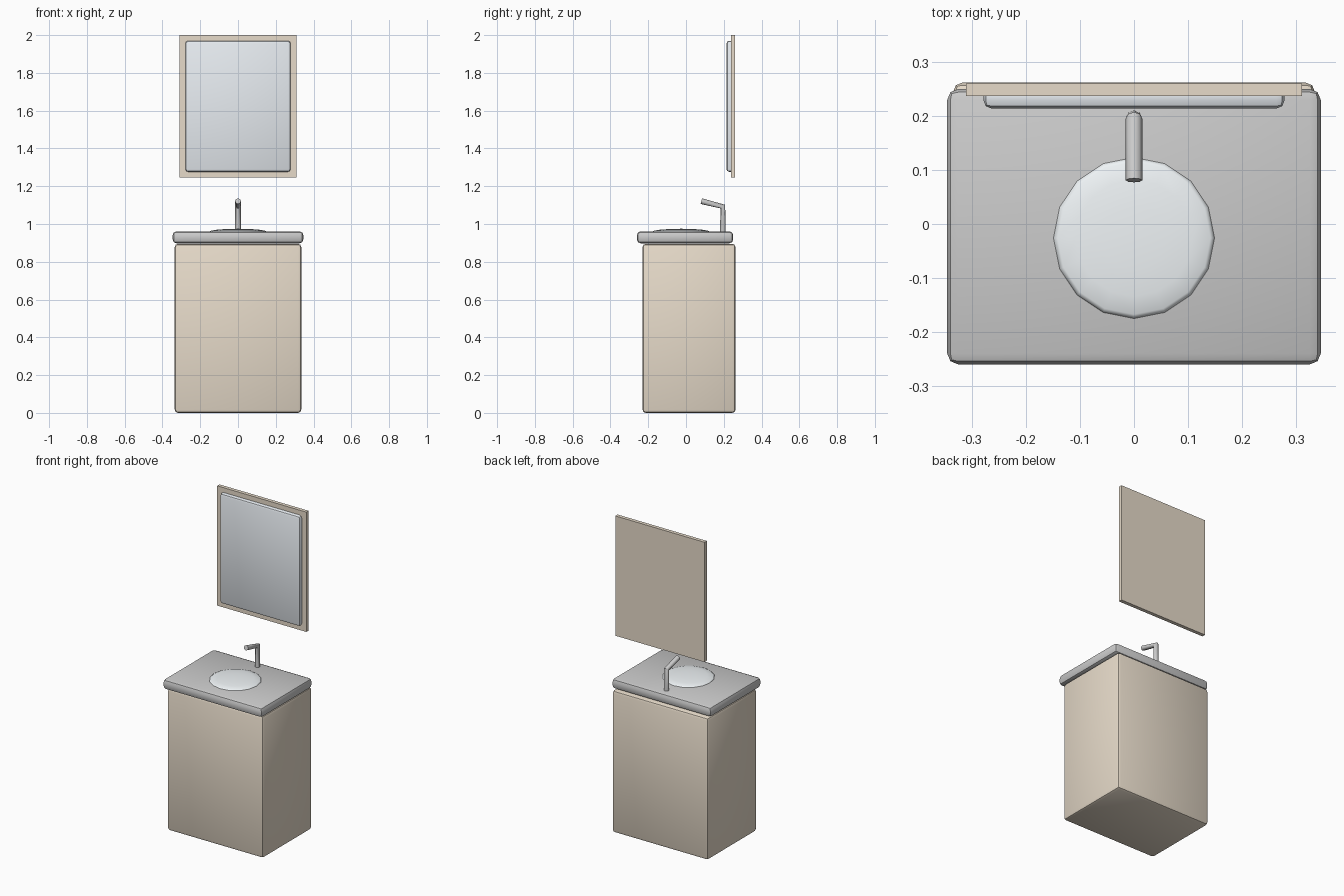
import bpy

if "Cube" in bpy.data.objects:
    bpy.data.objects.remove(bpy.data.objects["Cube"])


def material(name, rgb):
    m = bpy.data.materials.new(name)
    m.diffuse_color = (*rgb, 1)
    m.use_nodes = True
    m.node_tree.nodes["Principled BSDF"].inputs["Base Color"].default_value = m.diffuse_color
    return m


wood = material("wood", (0.80, 0.71, 0.59))
stone = material("stone", (0.70, 0.70, 0.70))
ceramic = material("ceramic", (0.87, 0.91, 0.93))
metal = material("metal", (0.78, 0.79, 0.80))
glass = material("glass", (0.80, 0.84, 0.88))


def finish(ob, name, mat):
    ob.name = name
    ob.data.materials.append(mat)
    return ob


def box(name, x, y, z, mat, bevel=0.0):
    """Box from x half width and (min, max) spans in y and z."""
    bpy.ops.mesh.primitive_cube_add(
        size=1, location=(0, (y[0] + y[1]) / 2, (z[0] + z[1]) / 2))
    ob = bpy.context.object
    ob.scale = (2 * x, y[1] - y[0], z[1] - z[0])
    bpy.ops.object.transform_apply(location=False, rotation=False, scale=True)
    if bevel:
        mod = ob.modifiers.new("rounded_edges", 'BEVEL')
        mod.width = bevel
        mod.segments = 2
        bpy.ops.object.modifier_apply(modifier=mod.name)
        bpy.ops.object.shade_smooth_by_angle(angle=0.52)
    return finish(ob, name, mat)


# Cabinet and countertop
box("cabinet", 0.335, (-0.23, 0.262), (0.0, 0.895), wood, 0.017)
box("countertop", 0.346, (-0.26, 0.25), (0.898, 0.961), stone, 0.02)

# Basin: flattened sphere set into the countertop
bpy.ops.mesh.primitive_uv_sphere_add(
    segments=16, ring_count=8, radius=1, location=(0, -0.026, 0.959))
basin = bpy.context.object
basin.scale = (0.153, 0.153, 0.016)
bpy.ops.object.transform_apply(location=False, rotation=False, scale=True)
bpy.ops.object.shade_smooth()
finish(basin, "basin", ceramic)

# Faucet: bent pipe
curve = bpy.data.curves.new("faucet", 'CURVE')
curve.dimensions = '3D'
curve.bevel_depth = 0.0155
curve.bevel_resolution = 2
curve.use_fill_caps = True
spline = curve.splines.new('POLY')
path = [(0, 0.195, 0.945), (0, 0.195, 1.092), (0, 0.081, 1.121)]
spline.points.add(len(path) - 1)
for p, co in zip(spline.points, path):
    p.co = (*co, 1)
faucet = bpy.data.objects.new("faucet", curve)
bpy.context.collection.objects.link(faucet)
bpy.ops.object.select_all(action='DESELECT')
faucet.select_set(True)
bpy.context.view_layer.objects.active = faucet
bpy.ops.object.convert(target='MESH')
faucet = bpy.context.object
bpy.ops.object.shade_smooth_by_angle(angle=0.9)
finish(faucet, "faucet", metal)

# Wall mirror
box("mirror_frame", 0.311, (0.237, 0.26), (1.245, 2.0), wood)
box("mirror_glass", 0.279, (0.214, 0.256), (1.276, 1.97), glass, 0.015)
